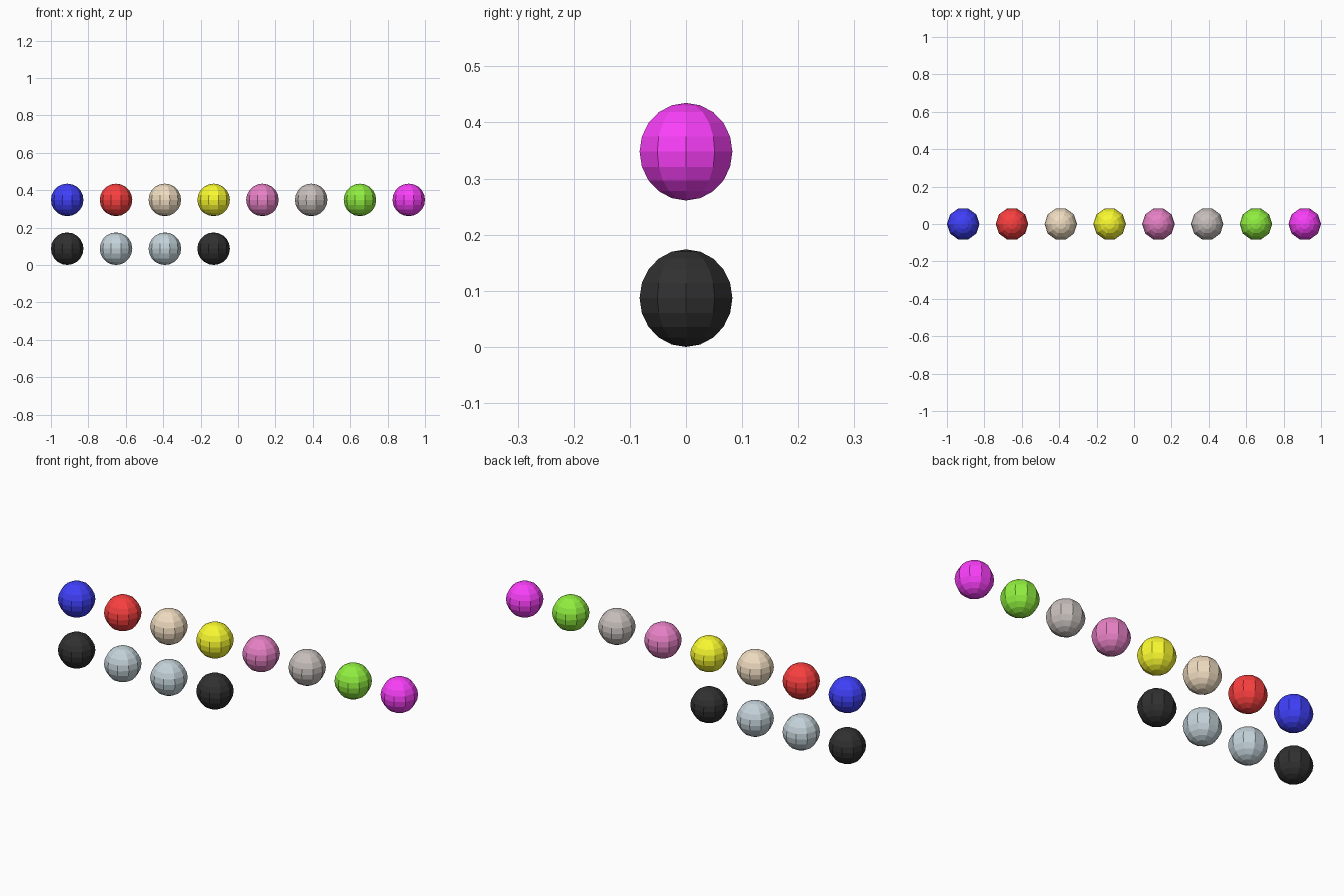
import bpy
import bmesh
from math import radians
from mathutils import Matrix

if "Cube" in bpy.data.objects:
    bpy.data.objects.remove(bpy.data.objects["Cube"])

R = 2 / 23          # eight balls, gaps of one radius, total width 2
PITCH = 3 * R
LEFT = -3.5 * PITCH

COLOURS = {
    "blue": (0.05, 0.05, 0.95),
    "red": (0.95, 0.05, 0.05),
    "tan": (0.87, 0.72, 0.53),
    "yellow": (0.95, 0.95, 0.03),
    "pink": (0.80, 0.22, 0.56),
    "taupe": (0.57, 0.52, 0.50),
    "green": (0.28, 0.86, 0.05),
    "magenta": (0.95, 0.05, 0.95),
    "black": (0.03, 0.03, 0.03),
    "slate": (0.55, 0.65, 0.70),
}

# One low-poly ball mesh per colour, with corners on the x axis
def ball_mesh(colour):
    mesh = bpy.data.meshes.new(colour + "_ball")
    bm = bmesh.new()
    bmesh.ops.create_uvsphere(bm, u_segments=10, v_segments=10, radius=R)
    widest_x = max(v.co.x for v in bm.verts)
    if widest_x < R * 0.99:
        bmesh.ops.rotate(bm, verts=bm.verts, matrix=Matrix.Rotation(radians(90), 3, "Z"))
    bm.to_mesh(mesh)
    bm.free()
    mat = bpy.data.materials.new(colour)
    mat.diffuse_color = (*COLOURS[colour], 1)
    mat.use_nodes = True
    mat.node_tree.nodes["Principled BSDF"].inputs["Base Color"].default_value = mat.diffuse_color
    mesh.materials.append(mat)
    return mesh

meshes = {c: ball_mesh(c) for c in COLOURS}

def ball_row(row_name, colours, z):
    for i, colour in enumerate(colours):
        ob = bpy.data.objects.new(f"{row_name}_{colour}_ball_{i + 1}", meshes[colour])
        ob.location = (LEFT + i * PITCH, 0, z)
        bpy.context.collection.objects.link(ob)

# Upper row of eight, lower row of four
ball_row("upper", ["blue", "red", "tan", "yellow", "pink", "taupe", "green", "magenta"], 4 * R)
ball_row("lower", ["black", "slate", "slate", "black"], R)
